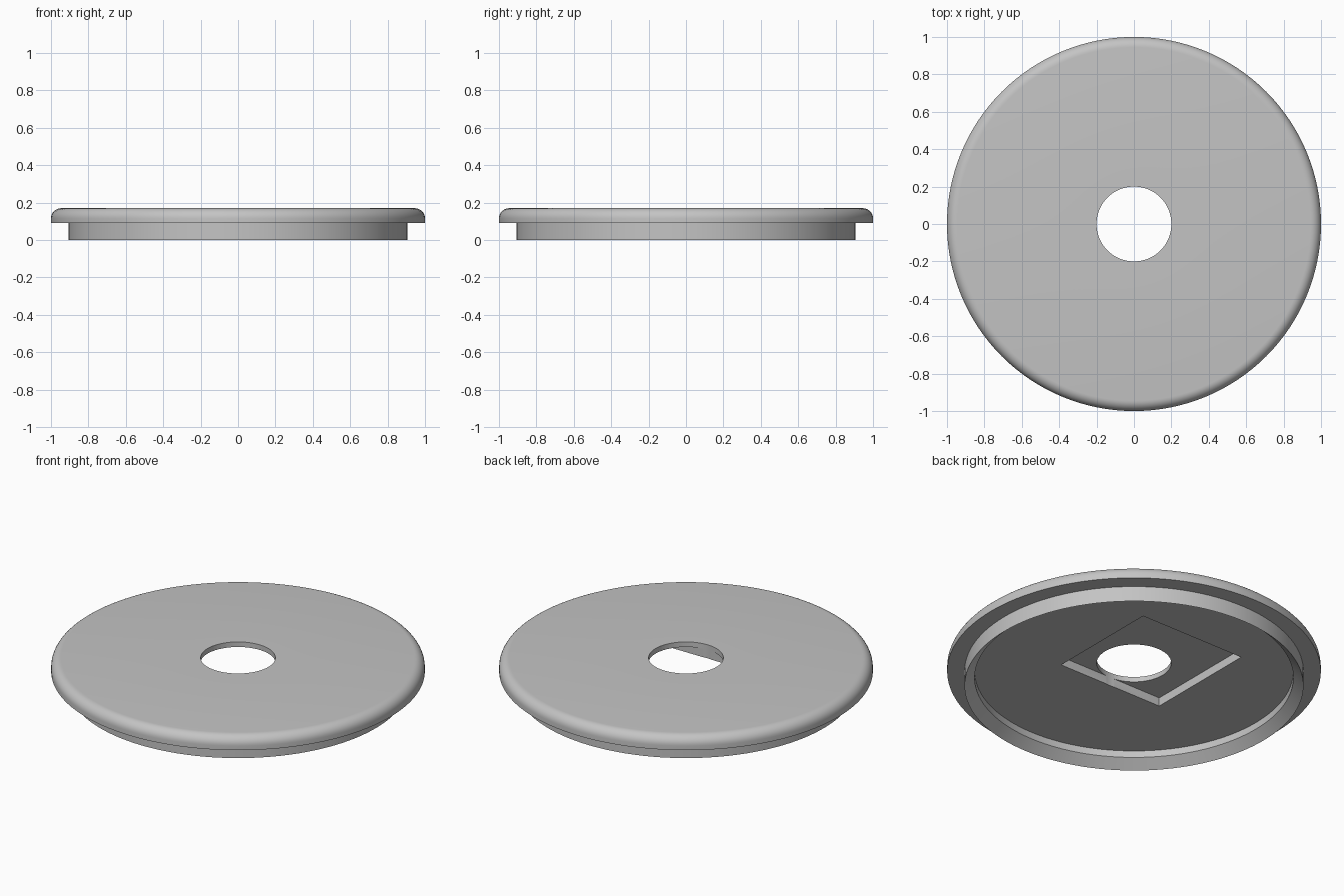
import bpy
import bmesh
from math import sin, cos, pi

if "Cube" in bpy.data.objects:
    bpy.data.objects.remove(bpy.data.objects["Cube"])

SIDES = 128
TOP, UNDERSIDE = 0.17, 0.09
ROUND = 0.055

# Plain grey material
grey = bpy.data.materials.new("plain_grey")
grey.use_nodes = True
colour = (0.55, 0.55, 0.55, 1)
grey.diffuse_color = colour
grey.node_tree.nodes["Principled BSDF"].inputs["Base Color"].default_value = colour


def make_object(name, bm):
    bmesh.ops.recalc_face_normals(bm, faces=bm.faces)
    mesh = bpy.data.meshes.new(name)
    bm.to_mesh(mesh)
    bm.free()
    mesh.materials.append(grey)
    obj = bpy.data.objects.new(name, mesh)
    bpy.context.collection.objects.link(obj)
    return obj


def lathe(name, profile):
    """Turn a closed (radius, height) profile around the z axis."""
    bm = bmesh.new()
    rings = [[bm.verts.new((r * cos(2 * pi * i / SIDES), r * sin(2 * pi * i / SIDES), z))
              for i in range(SIDES)] for r, z in profile]
    for a, b in zip(rings, rings[1:] + rings[:1]):
        for i in range(SIDES):
            j = (i + 1) % SIDES
            bm.faces.new((a[i], a[j], b[j], b[i]))
    return make_object(name, bm)


# Lid: rounded top disc, centre hole, and a lower lip chamfered on the inside
rounded_edge = [(1 - ROUND + ROUND * cos(t * pi / 16), TOP - ROUND + ROUND * sin(t * pi / 16))
                for t in range(9)]
lid = lathe("lid", [(0.2, UNDERSIDE), (0.853, UNDERSIDE), (0.853, 0.05), (0.907, 0),
                    (0.907, UNDERSIDE), (1, UNDERSIDE)] + rounded_edge + [(0.2, TOP)])

# Square pocket in the underside, with one wall meeting the hole
bm = bmesh.new()
bmesh.ops.create_cube(bm, size=1)
bmesh.ops.scale(bm, vec=(0.685, 0.682, 0.1), verts=bm.verts)
bmesh.ops.translate(bm, vec=(0, 0.143, 0.09), verts=bm.verts)
cutter = make_object("pocket_cutter", bm)
cutter.hide_render = True

cut = lid.modifiers.new("pocket", 'BOOLEAN')
cut.operation = 'DIFFERENCE'
cut.solver = 'EXACT'
cut.object = cutter

bpy.ops.object.select_all(action='DESELECT')
lid.select_set(True)
bpy.context.view_layer.objects.active = lid
bpy.ops.object.modifier_apply(modifier=cut.name)
bpy.data.objects.remove(cutter)
bpy.ops.object.shade_smooth_by_angle(angle=pi / 6)
